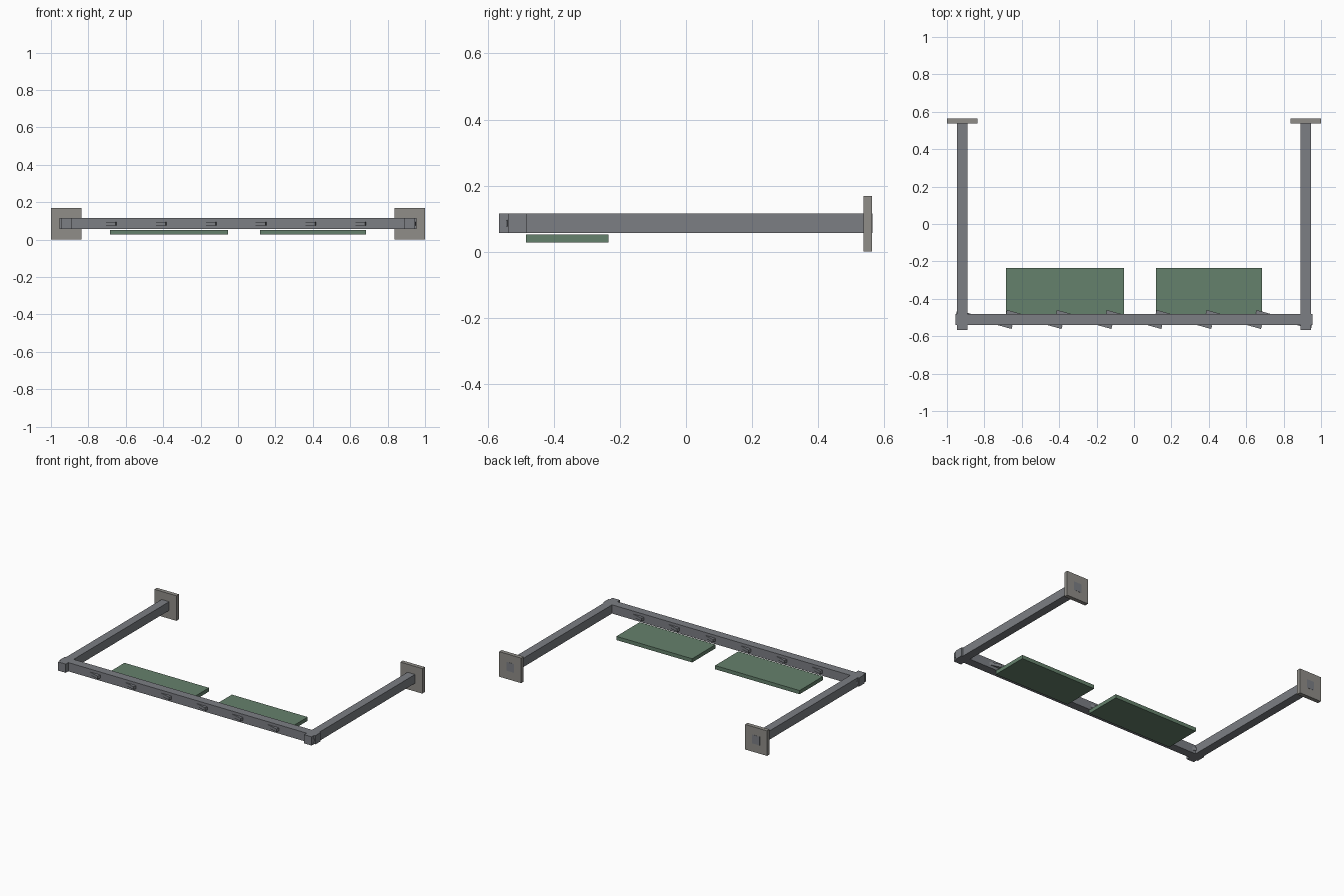
import bpy, math

if "Cube" in bpy.data.objects:
    bpy.data.objects.remove(bpy.data.objects["Cube"])


def material(name, rgb):
    m = bpy.data.materials.new(name)
    m.diffuse_color = (*rgb, 1)
    m.use_nodes = True
    m.node_tree.nodes["Principled BSDF"].inputs["Base Color"].default_value = m.diffuse_color
    return m


green = material("panel_green", (0.13, 0.22, 0.15))
steel = material("steel_grey", (0.20, 0.21, 0.23))
stone = material("plate_grey", (0.28, 0.27, 0.25))


def box(name, x, y, z, mat, angle=0.0):
    """Box from (min, max) ranges, optionally turned about its own vertical axis."""
    sx, sy, sz = (r[1] - r[0] for r in (x, y, z))
    bpy.ops.mesh.primitive_cube_add(size=1)
    ob = bpy.context.object
    ob.name = name
    for v in ob.data.vertices:
        v.co.x *= sx
        v.co.y *= sy
        v.co.z *= sz
    ob.location = [(r[0] + r[1]) / 2 for r in (x, y, z)]
    ob.rotation_euler.z = angle
    ob.data.materials.append(mat)
    return ob


BEAM_Z = (0.056, 0.115)

# side arms and wall plates, mirrored left and right
for side, s in (("left", -1), ("right", 1)):
    cx = 0.918 * s
    box(side + "_arm", (cx - 0.028, cx + 0.028), (-0.566, 0.565), BEAM_Z, steel)
    box(side + "_wall_plate", (cx - 0.082, cx + 0.082), (0.537, 0.564), (0, 0.169), stone)

# front crossbar
box("crossbar", (-0.955, 0.955), (-0.539, -0.482), BEAM_Z, steel)

# slanted braces running through the crossbar
for i in range(7):
    cx = -0.80 + i * 0.2667
    box(f"brace_{i + 1}", (cx - 0.154, cx + 0.154), (-0.5205, -0.5005),
        (0.0755, 0.0955), steel, math.radians(-15.5))

# hanging green panels
for name, x in (("left_panel", (-0.684, -0.053)), ("right_panel", (0.118, 0.684))):
    box(name, x, (-0.484, -0.234), (0.027, 0.052), green)
